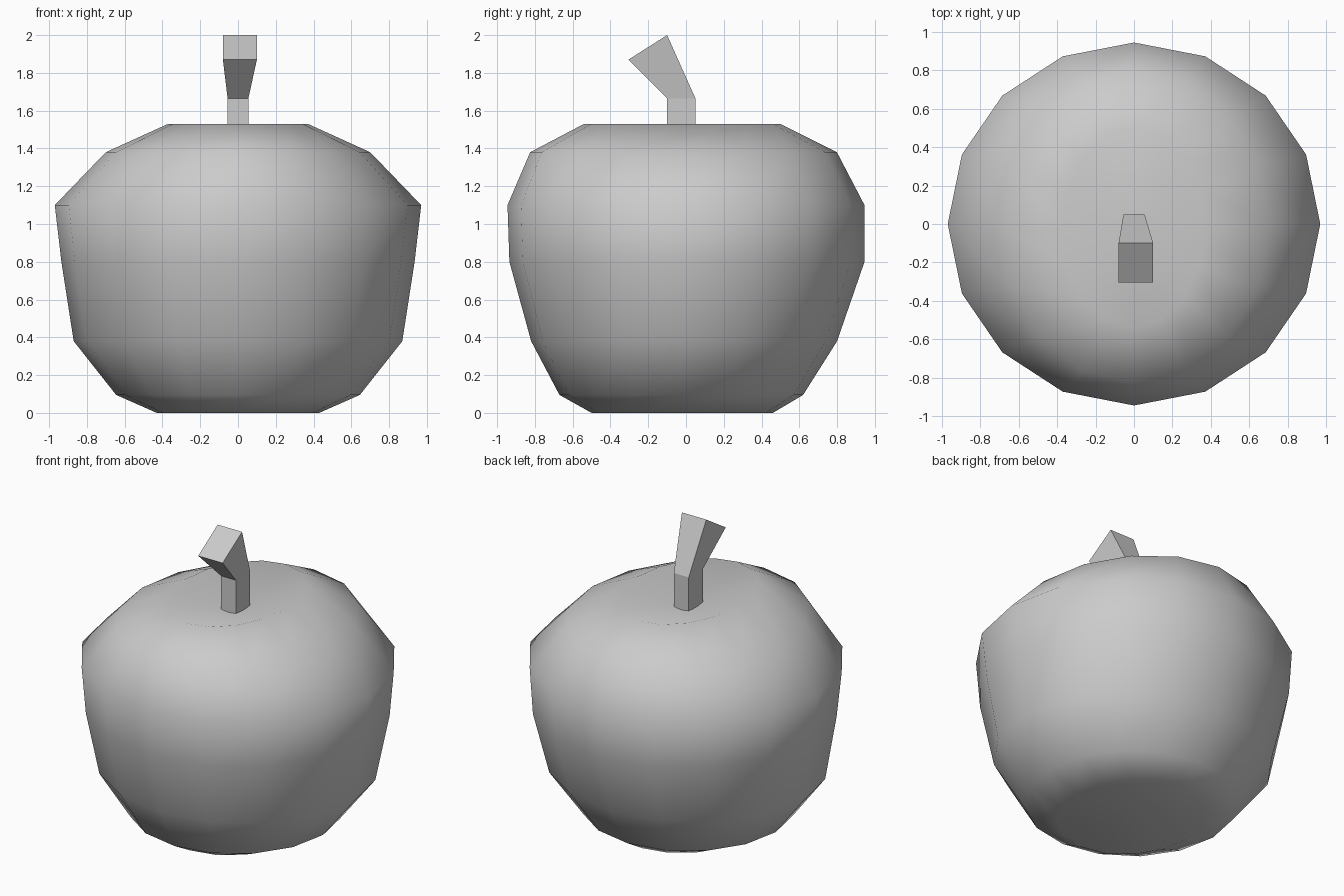
import bpy, bmesh
from math import cos, sin, tau

if "Cube" in bpy.data.objects:
    bpy.data.objects.remove(bpy.data.objects["Cube"])

SIDES = 16


def finish(name, bm, smooth):
    bmesh.ops.recalc_face_normals(bm, faces=bm.faces[:])
    for f in bm.faces:
        f.smooth = smooth
    mesh = bpy.data.meshes.new(name)
    bm.to_mesh(mesh)
    bm.free()
    obj = bpy.data.objects.new(name, mesh)
    bpy.context.collection.objects.link(obj)
    return obj


def bridge(bm, a, b):
    for i in range(len(a)):
        j = (i + 1) % len(a)
        bm.faces.new((a[i], a[j], b[j], b[i]))


# Fruit body: slightly oval rings (z, half width x, half depth y, centre y)
rings = [
    (0.00, 0.43, 0.48, -0.02),
    (0.095, 0.645, 0.645, -0.025),
    (0.38, 0.87, 0.81, -0.01),
    (0.80, 0.935, 0.94, 0.005),
    (1.10, 0.97, 0.945, 0.0),
    (1.38, 0.70, 0.812, -0.013),
    (1.53, 0.37, 0.52, -0.02),
]
bm = bmesh.new()
loops = [[bm.verts.new((rx * cos(tau * i / SIDES), cy + ry * sin(tau * i / SIDES), z))
          for i in range(SIDES)] for z, rx, ry, cy in rings]
for a, b in zip(loops, loops[1:]):
    bridge(bm, a, b)
# Dimples at both ends
for loop, z in ((loops[0], 0.08), (loops[-1], 1.42)):
    pole = bm.verts.new((0, -0.02, z))
    for i in range(SIDES):
        bm.faces.new((loop[i], loop[(i + 1) % SIDES], pole))
finish("fruit_body", bm, True)

# Bent square stem: (x min, x max, front y, front z, back y, back z)
sections = [
    (-0.055, 0.055, -0.10, 1.40, 0.05, 1.40),
    (-0.055, 0.055, -0.10, 1.665, 0.05, 1.665),
    (-0.08, 0.10, -0.305, 1.87, -0.10, 2.00),
]
bm = bmesh.new()
loops = [[bm.verts.new(p) for p in ((x0, fy, fz), (x1, fy, fz), (x1, by, bz), (x0, by, bz))]
         for x0, x1, fy, fz, by, bz in sections]
for a, b in zip(loops, loops[1:]):
    bridge(bm, a, b)
bm.faces.new(loops[0])
bm.faces.new(loops[-1])
finish("stem", bm, False)
